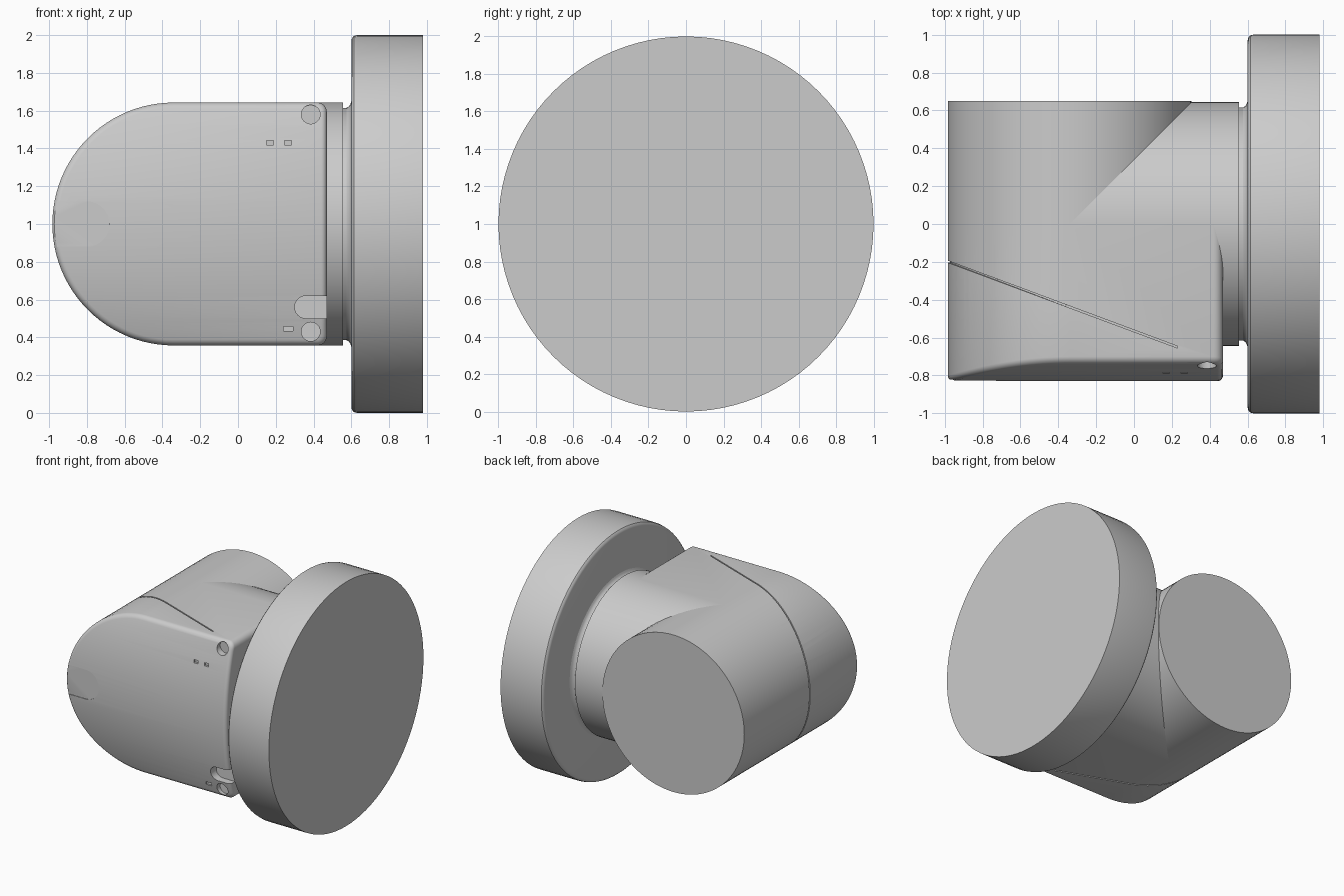
import bpy, bmesh, math
from mathutils import Matrix

if "Cube" in bpy.data.objects:
    bpy.data.objects.remove(bpy.data.objects["Cube"])

R, CX, CZ = 0.643, -0.34, 1.0      # housing radius and axis position
XR, CORNER, RIM = 0.47, 0.05, 0.03  # right wall, its corner radius, front rim radius
DOME = 2.13                         # radius of the gently domed front
N = 48

grey = bpy.data.materials.new("light_grey")
grey.diffuse_color = (0.6, 0.6, 0.6, 1)
grey.use_nodes = True
grey.node_tree.nodes["Principled BSDF"].inputs["Base Color"].default_value = grey.diffuse_color


def make(name, bm):
    bmesh.ops.recalc_face_normals(bm, faces=bm.faces)
    me = bpy.data.meshes.new(name)
    bm.to_mesh(me)
    bm.free()
    ob = bpy.data.objects.new(name, me)
    bpy.context.collection.objects.link(ob)
    me.materials.append(grey)
    return ob


def activate(ob):
    bpy.ops.object.select_all(action='DESELECT')
    ob.select_set(True)
    bpy.context.view_layer.objects.active = ob


def smooth(ob):
    activate(ob)
    bpy.ops.object.shade_smooth_by_angle(angle=math.radians(30))


def cut(ob, cutter):
    cutter.hide_render = True
    activate(ob)
    m = ob.modifiers.new("cut", 'BOOLEAN')
    m.operation, m.solver, m.object = 'DIFFERENCE', 'EXACT', cutter
    bpy.ops.object.modifier_apply(modifier=m.name)
    bpy.data.objects.remove(cutter, do_unlink=True)


def front_y(z):
    return -0.83 + DOME - math.sqrt(DOME * DOME - z * z)


def prism(name, outline, y0, y1):
    """Extrude an x,z outline along y."""
    bm = bmesh.new()
    a = [bm.verts.new((x, y0, z)) for x, z in outline]
    b = [bm.verts.new((x, y1, z)) for x, z in outline]
    bm.faces.new(a)
    bm.faces.new(b)
    for i in range(len(a)):
        j = (i + 1) % len(a)
        bm.faces.new((a[i], a[j], b[j], b[i]))
    return make(name, bm)


def arc(x, z, r, a0, a1, n):
    return [(x + r * math.cos(math.radians(a0 + (a1 - a0) * i / n)),
             z + r * math.sin(math.radians(a0 + (a1 - a0) * i / n))) for i in range(n + 1)]


def lathe_x(name, profile, n=96):
    """Revolve (x, radius) points around the x axis through z = CZ."""
    bm = bmesh.new()
    rings = [[bm.verts.new((x, r * math.cos(2 * math.pi * i / n),
                            CZ + r * math.sin(2 * math.pi * i / n))) for i in range(n)]
             for x, r in profile]
    for a, b in zip(rings, rings[1:]):
        for i in range(n):
            j = (i + 1) % n
            bm.faces.new((a[i], a[j], b[j], b[i]))
    bm.faces.new(rings[0])
    bm.faces.new(rings[-1])
    ob = make(name, bm)
    smooth(ob)
    return ob


def outline(d):
    """D-shaped housing outline, inset by d, as x and z offset from the axis."""
    r, c = R - d, CORNER - d
    left, right = [], []
    for i in range(N + 1):
        t = -math.pi / 2 + math.pi * i / N
        z = r * math.sin(t)
        over = min(max(abs(z) - (r - c), 0), c)
        left.append((CX - r * math.cos(t), z))
        right.append((XR - d - c + math.sqrt(c * c - over * over), z))
    return left + right[::-1]


# Front housing: D-shaped block with a domed front and rounded rim
bm = bmesh.new()
rings = [[bm.verts.new((x, 0, CZ + z)) for x, z in outline(0)]]
for k in range(6):
    a = math.pi / 2 * k / 5
    d, back = RIM * (1 - math.cos(a)), RIM * (1 - math.sin(a))
    rings.append([bm.verts.new((x, front_y(z) + back, CZ + z)) for x, z in outline(d)])
count = len(rings[0])
for a, b in zip(rings, rings[1:]):
    for i in range(count):
        j = (i + 1) % count
        bm.faces.new((a[i], a[j], b[j], b[i]))
for ring in (rings[0], rings[-1]):
    for i in range(N):
        bm.faces.new((ring[i], ring[i + 1], ring[count - 2 - i], ring[count - 1 - i]))
housing = make("front_housing", bm)

# Slanted seam running over the top, round the left side and under the bottom
path = []
steps = 8
for i in range(steps):
    path.append((0.23 + (CX - 0.23) * i / steps, R, 0, 1))
for i in range(N + 1):
    t = math.pi / 2 + math.pi * i / N
    path.append((CX + R * math.cos(t), R * math.sin(t), math.cos(t), math.sin(t)))
for i in range(1, steps + 1):
    path.append((CX + (0.23 - CX) * i / steps, -R, 0, -1))
bm = bmesh.new()
sections = []
for x, z, nx, nz in path:
    y = -0.2 - (x + 0.98) * 0.372
    sections.append([bm.verts.new((x + nx * o, y + w, CZ + z + nz * o))
                     for o, w in ((-0.012, -0.005), (0.03, -0.005), (0.03, 0.005), (-0.012, 0.005))])
for a, b in zip(sections, sections[1:]):
    for i in range(4):
        j = (i + 1) % 4
        bm.faces.new((a[i], a[j], b[j], b[i]))
bm.faces.new(sections[0])
bm.faces.new(sections[-1])
cut(housing, make("seam_cutter", bm))

# Screw holes near the right corners
for z in (0.43, 1.58):
    cut(housing, prism("screw_hole_cutter", arc(0.385, z, 0.05, 0, 345, 23), -0.9, -0.71))
# Open cable slot in the right edge
cut(housing, prism("slot_cutter", [(0.55, 0.62)] + arc(0.36, 0.56, 0.06, 90, 270, 12) + [(0.55, 0.5)],
                   -0.9, -0.71))
# Shallow thumb recess on the left
cut(housing, prism("recess_cutter", [(-1.1, 0.88)] + arc(-0.80, 1.0, 0.12, -90, 90, 16) + [(-1.1, 1.12)],
                   -0.9, -0.822))
# Small indicator dimples
for x, z, w in ((0.17, 1.43, 0.018), (0.265, 1.43, 0.018), (0.265, 0.445, 0.025)):
    box = [(x - w, z - 0.012), (x + w, z - 0.012), (x + w, z + 0.012), (x - w, z + 0.012)]
    cut(housing, prism("dimple_cutter", box, -0.9, front_y(z - CZ) + 0.015))
smooth(housing)

# Rear barrel continuing the housing backwards
barrel = prism("rear_barrel", arc(CX, CZ, R, 0, 360 - 3.75, 95), 0, 0.65)
smooth(barrel)

# Side arm meeting the barrel in an elbow
lathe_x("side_arm", [(CX, R), (0.555, R)])
# Narrow neck with a flared foot
lathe_x("neck", [(0.5, 0.615), (0.575, 0.615), (0.588, 0.623), (0.596, 0.637), (0.602, 0.655)])
# Mounting disc
lathe_x("mounting_disc", [(0.6, 0.97), (0.604, 0.985), (0.614, 0.996), (0.63, 1.0), (0.98, 1.0)])
